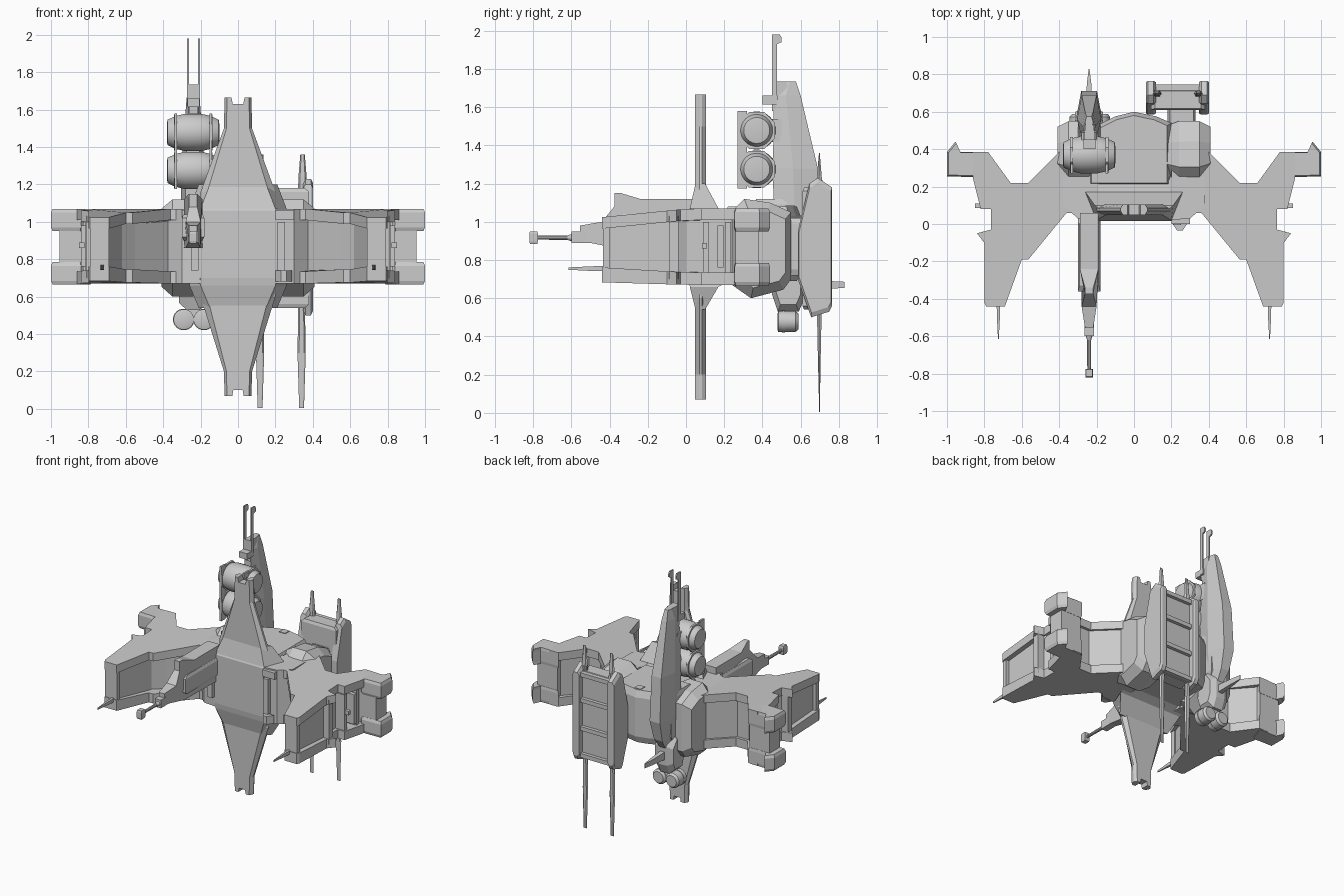
import bpy, bmesh, math
from mathutils import Vector

if "Cube" in bpy.data.objects:
    bpy.data.objects.remove(bpy.data.objects["Cube"])


def finish(name, bm, mirror=False, smooth=False):
    bmesh.ops.recalc_face_normals(bm, faces=bm.faces)
    me = bpy.data.meshes.new(name)
    bm.to_mesh(me)
    bm.free()
    ob = bpy.data.objects.new(name, me)
    bpy.context.collection.objects.link(ob)
    if mirror:
        m = ob.modifiers.new("Mirror", 'MIRROR')
        m.use_mirror_merge = False
    if smooth:
        bpy.ops.object.select_all(action='DESELECT')
        bpy.context.view_layer.objects.active = ob
        ob.select_set(True)
        bpy.ops.object.shade_smooth_by_angle(angle=math.radians(35))
    return ob


def loft(name, loops, mirror=False, smooth=False):
    """Skin through loops of equal point count and cap both ends."""
    bm = bmesh.new()
    rings = [[bm.verts.new(p) for p in lp] for lp in loops]
    n = len(rings[0])
    for a, b in zip(rings, rings[1:]):
        for i in range(n):
            j = (i + 1) % n
            bm.faces.new((a[i], a[j], b[j], b[i]))
    bm.faces.new(rings[0])
    bm.faces.new(rings[-1])
    return finish(name, bm, mirror, smooth)


def place(axis, p, d):
    return {'x': (d, p[0], p[1]), 'y': (p[0], d, p[1]), 'z': (p[0], p[1], d)}[axis]


def prism(name, pts, axis, a, b, mirror=False, chamfer=0.0, shrink=0.85):
    """Extrude an outline along an axis; chamfer gives sloped edges at both ends."""
    if not chamfer:
        return loft(name, [[place(axis, p, d) for p in pts] for d in (a, b)], mirror)
    c = [(max(p[k] for p in pts) + min(p[k] for p in pts)) / 2 for k in (0, 1)]
    small = [[c[k] + (p[k] - c[k]) * shrink for k in (0, 1)] for p in pts]
    rows = ((small, a), (pts, a + chamfer), (pts, b - chamfer), (small, b))
    return loft(name, [[place(axis, p, d) for p in q] for q, d in rows], mirror)


def box(name, x, y, z, mirror=False, chamfer=0.0):
    return prism(name, [(x[0], y[0]), (x[1], y[0]), (x[1], y[1]), (x[0], y[1])], 'z', *z, mirror, chamfer)


def spindle(name, cx, secs, flat=0.5, mirror=False):
    """Six-sided body along z; each section is (z, half width, y0, y1)."""
    loops = []
    for z, w, y0, y1 in secs:
        ym = y0 * 0.55 + y1 * 0.45
        f = w * flat
        loops.append([(cx + dx, y, z) for dx, y in
                      ((-f, y0), (f, y0), (w, ym), (f, y1), (-f, y1), (-w, ym))])
    return loft(name, loops, mirror)


def lathe(name, axis, centre, profile, n=24, mirror=False):
    """Round body; profile is (distance along axis, radius)."""
    loops = []
    for d, r in profile:
        ring = []
        for i in range(n):
            t = 2 * math.pi * (i + 0.5) / n
            ring.append(Vector(centre) + Vector(place(axis, (r * math.cos(t), r * math.sin(t)), d)))
        loops.append(ring)
    return loft(name, loops, mirror, smooth=n > 10)


# --- central vertical fin with notched tips
half = [(.028, 1.63), (.035, 1.665), (.072, 1.665), (.075, 1.5), (.2, 1.16),
        (.2, .6), (.075, .2), (.072, .07), (.03, .07), (.025, .1)]
outer = half + [(-x, z) for x, z in reversed(half)]
inner = [(x * .82 if abs(x) > .06 else x, z) for x, z in outer]
loft("vertical_fin", [[(x, y, z) for x, z in o] for o, y in
                      ((inner, .047), (outer, .07), (outer, .085), (inner, .105))])

# --- hull core with sloped shoulders
loft("hull_core", [[(-w, y0, z), (w, y0, z), (w + .06, y1, z), (-w - .06, y1, z)] for z, w, y0, y1 in
                   ((.54, .15, .05, .1), (.66, .2, .02, .17), (.7, .2, .015, .25),
                    (1.06, .2, .015, .25), (1.07, .2, .02, .17), (1.2, .15, .05, .1))])
prism("hull_cheek", [(.19, .02), (.3, .03), (.38, .1), (.38, .25), (.19, .25)], 'z', .67, 1.07, True)
box("cheek_vent", (.21, .25), (-.005, .06), (.74, 1.0), True)
box("cheek_vent_cap", (.2, .3), (0, .1), (1.01, 1.06), True)
prism("cheek_nub", [(.2, .01), (.23, -.035), (.26, -.035), (.29, .01)], 'z', .68, .74)

# --- wing plates top and bottom, drooping together toward the prongs
plate = [(.2, .05), (.36, .06), (.565, -.19), (.6, -.19), (.69, -.44), (.79, -.44), (.8, -.42),
         (.8, -.1), (.84, -.05), (.765, -.03), (.765, .08), (.82, .08), (.86, .24),
         (.86, .385), (.78, .385), (.66, .22), (.565, .22), (.395, .39), (.2, .39)]


def droop(y, t):
    return t + min(y - .02, 0) * .1


loft("wing_top_plate", [[(x, y, droop(y, 1.01)) for x, y in plate],
                        [(x, y, droop(y, 1.07)) for x, y in plate]], True)
loft("wing_bottom_plate", [[(x, y, .735 - min(y, 0) * .06) for x, y in plate],
                           [(x, y, .67 - min(y, 0) * .03) for x, y in plate]], True)
core = [(.2, .1), (.37, .1), (.55, -.06), (.62, -.13), (.7, -.4), (.765, -.4),
        (.765, -.05), (.74, 0), (.74, .24), (.8, .26), (.8, .36), (.66, .2), (.565, .2), (.4, .36), (.2, .36)]
prism("wing_core", core, 'z', .7, 1.02, True)
box("prong_front_post", (.69, .79), (-.435, -.40), (.72, 1.0), True)
box("prong_rear_post", (.75, .81), (-.09, -.04), (.7, 1.03), True)
loft("prong_spike", [[(.725 + s, y, .755 - t), (.725 + s, y, .755 + t), (.725 - s, y, .755 + t),
                      (.725 - s, y, .755 - t)] for y, s, t in ((-.38, .01, .015), (-.5, .008, .012), (-.615, .002, .006))], True)

# --- side slot frame in each wing
box("slot_frame_front", (.73, .815), (.09, .12), (.73, 1.0), True)
box("slot_frame_rear", (.73, .83), (.205, .235), (.73, 1.0), True)
box("slot_bar", (.76, .84), (.165, .195), (.76, .98), True)
box("slot_knob", (.82, .85), (.085, .11), (.86, .89), True)

# --- wing tips: hooked plates joined by a recessed wall
tip = [(.84, .25), (1, .255), (1, .385), (.955, .44), (.93, .385), (.78, .385), (.82, .27)]
prism("tip_upper", tip, 'z', .95, 1.07, True, .02, .92)
prism("tip_lower", tip, 'z', .665, .785, True, .02, .92)
box("tip_wall", (.79, .955), (.26, .38), (.74, 1.0), True)

# --- rear hull and side blocks
prism("rear_hull", [(-.25, .2), (.2, .2), (.2, .54), (.12, .575), (0, .6), (-.1, .575), (-.25, .5)],
      'z', .69, 1.08, False, .05, .9)
box("rear_hatch", (-.025, .025), (.52, .57), (1.0, 1.085))
prof = [(.24, 1.055), (.305, 1.12), (.44, 1.1), (.55, 1.05), (.55, .7), (.51, .645), (.34, .6), (.24, .67)]
small = [(.4 + (y - .4) * .8, .87 + (z - .87) * .8) for y, z in prof]
loft("side_block", [[(x, y, z) for y, z in p] for p, x in
                    ((small, .16), (prof, .24), (prof, .35), (small, .41))], True)

# --- rear right shield: panel, rails, ribs and spikes
box("shield_panel", (.09, .38), (.61, .72), (.54, 1.18), False, .02)
rail = [(.655, .5), (.75, .53), (.765, .56), (.765, 1.18), (.69, 1.23), (.645, 1.2), (.585, .95), (.585, .7)]
for i, x in enumerate((.09, .375)):
    prism(f"shield_rail_{i}", rail, 'x', x - .027, x + .027, False, .012, .93)
for i, z in enumerate((.56, .76, .97, 1.16)):
    box(f"shield_rib_{i}", (.1, .37), (.7, .745), (z - .015, z + .015))
box("shield_mount", (.18, .33), (.5, .64), (.72, 1.02), False, .03)
for i, x in enumerate((.118, .34)):
    spindle(f"shield_lower_spike_{i}", x, [(.005, .013, .697, .7), (.3, .022, .69, .705), (.54, .018, .685, .71)], .6)
    spindle(f"shield_upper_spike_{i}", x + .005, [(1.16, .024, .68, .715), (1.24, .022, .685, .71), (1.36, .012, .696, .7)], .6)
    lathe(f"shield_bolt_{i}", 'z', (x, .7, 1.2), [(-.05, .016), (.015, .016)], 10)

# --- tall rear left blade
BX = -.24
spindle("tall_blade", BX, [(.7, .03, .54, .6), (.8, .055, .48, .67), (.95, .068, .46, .71), (1.28, .064, .455, .69),
                           (1.66, .035, .46, .6), (1.735, .022, .515, .575)], .62)
box("blade_root", (-.3, -.18), (.35, .6), (.78, 1.12), False, .03)
box("antenna_base", (-.27, -.205), (.4, .48), (1.615, 1.66))
box("antenna_box", (-.262, -.213), (.45, .53), (1.58, 1.735))
mast = [(.45, 1.62), (.45, 1.98), (.49, 1.98), (.5, 1.965), (.5, 1.94), (.475, 1.93), (.475, 1.62)]
for i, x in enumerate((-.267, -.208)):
    prism(f"antenna_{i}", mast, 'x', x - .005, x + .005)

# --- two round tanks strapped in front of the blade
for i, z in enumerate((1.478, 1.275)):
    lathe(f"tank_{i}", 'x', (BX, .37, z), [(-.14, .045), (-.137, .068), (-.095, .088), (-.045, .1), (.045, .1),
                                            (.095, .088), (.137, .068), (.14, .045)], 28)
    for j, x in enumerate((-.333, -.145)):
        lathe(f"tank_clamp_{i}_{j}", 'x', (x, .37, z), [(-.008, .104), (.008, .104)], 8)
    box(f"tank_mount_{i}", (-.28, -.2), (.4, .5), (z - .06, z + .06))
for j, x in enumerate((-.333, -.145)):
    box(f"tank_strap_{j}", (x - .007, x + .007), (.27, .32), (1.175, 1.58))

# --- lower left pod with twin canisters and a rear spike
prism("lower_pod", [(.45, .62), (.48, .53), (.59, .53), (.62, .6), (.62, .74), (.56, .82), (.46, .8)],
      'x', -.315, -.165, False, .04, .75)
for i, x in enumerate((-.29, -.182)):
    lathe(f"canister_{i}", 'y', (x, .533, .478), [(-.055, .04), (-.05, .055), (.04, .055), (.055, .042)], 20)
    lathe(f"canister_band_{i}", 'y', (x, .533, .478), [(-.03, .058), (-.015, .058)], 20)
box("canister_bracket", (-.27, -.2), (.5, .57), (.46, .56))
loft("pod_spike", [[(BX - s, y, .67 - t), (BX + s, y, .67 - t), (BX + s, y, .67 + t), (BX - s, y, .67 + t)]
                   for y, s, t in ((.58, .02, .03), (.75, .012, .02), (.83, .002, .016))])

# --- forward left cannon
gun = [(.06, 1.12), (-.24, 1.12), (-.34, 1.15), (-.375, 1.15), (-.375, 1.08), (-.44, 1.0), (-.555, .98),
       (-.555, .9), (-.35, .86), (.06, .86)]
gun_half = [.05, .05, .022, .022, .022, .04, .022, .022, .04, .05]
loft("cannon_housing", [[(BX + s * w, y, z) for (y, z), w in zip(gun, gun_half)] for s in (-1, 1)])
box("cannon_mount", (-.3, -.18), (-.36, .04), (.9, 1.04), False, .02)
lathe("cannon_barrel", 'y', (BX, 0, .917), [(-.8, .01), (-.62, .012), (-.6, .018), (-.5, .018)], 10)
box("cannon_muzzle", (-.26, -.22), (-.82, -.775), (.885, .95), False, .012)
box("cannon_sleeve", (-.265, -.215), (-.6, -.5), (.89, .95))
